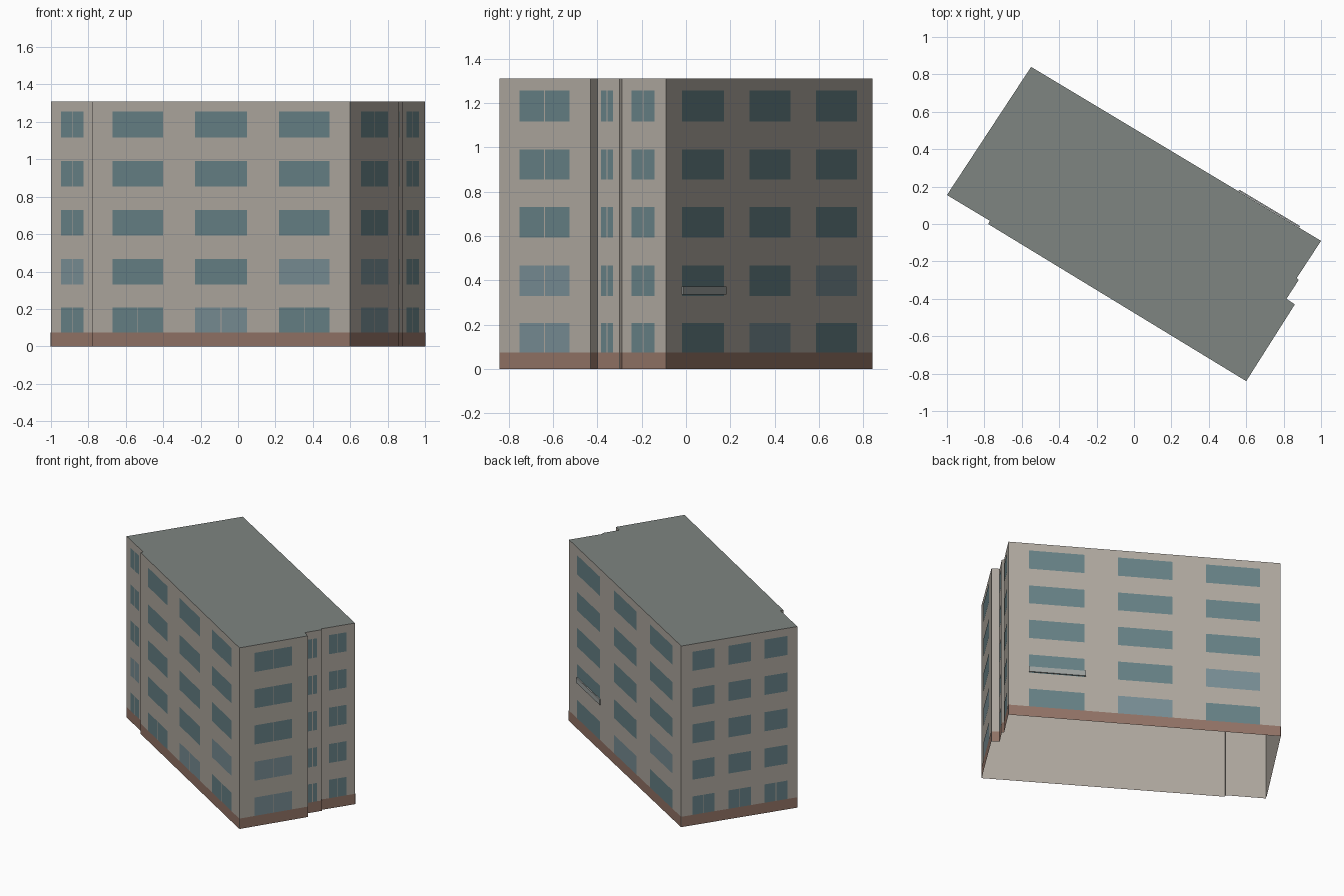
import bpy, bmesh
from mathutils import Vector

if "Cube" in bpy.data.objects:
    bpy.data.objects.remove(bpy.data.objects["Cube"])

HEIGHT, BASE_H, LIFT = 1.31, 0.075, 0.002
ROWS = [(0.075, 0.208), (0.33, 0.467), (0.592, 0.73), (0.855, 0.99), (1.117, 1.255)]

# Footprint, counter-clockwise seen from above
PLAN = [Vector(p) for p in [
    (-1.0, 0.155), (-0.77, 0.017), (-0.78, 0.0), (0.6, -0.84), (0.86, -0.43),
    (0.815, -0.40), (0.88, -0.30), (0.87, -0.289), (1.0, -0.09), (-0.55, 0.84)]]


def material(name, rgb):
    m = bpy.data.materials.new(name)
    m.diffuse_color = (*rgb, 1)
    m.use_nodes = True
    m.node_tree.nodes["Principled BSDF"].inputs["Base Color"].default_value = m.diffuse_color
    return m


WALL = material("plaster", (0.43, 0.395, 0.35))
ROOF = material("roof_grey", (0.21, 0.235, 0.22))
BRICK = material("brick", (0.29, 0.175, 0.135))
GLASS = material("glass", (0.135, 0.22, 0.24))
PALE = material("pale_glass", (0.19, 0.27, 0.30))
LEDGE = material("ledge_grey", (0.34, 0.36, 0.35))


def make(name, bm, mat):
    me = bpy.data.meshes.new(name)
    bm.to_mesh(me)
    bm.free()
    me.materials.append(mat)
    ob = bpy.data.objects.new(name, me)
    bpy.context.collection.objects.link(ob)
    return ob


def edge(i):
    return PLAN[i], PLAN[(i + 1) % len(PLAN)]


def panel(bm, i, t0, t1, z0, z1, lift=LIFT):
    """Upright rectangle on wall i between fractions t0 and t1."""
    a, b = edge(i)
    d = (b - a).normalized()
    n = Vector((d.y, -d.x)) * lift
    p, q = a.lerp(b, t0) + n, a.lerp(b, t1) + n
    return bm.faces.new([bm.verts.new((*v, z)) for v, z in
                         ((p, z0), (q, z0), (q, z1), (p, z1))])


# Wall shell, open underneath
bm = bmesh.new()
for i in range(len(PLAN)):
    panel(bm, i, 0, 1, 0, HEIGHT, 0)
bmesh.ops.remove_doubles(bm, verts=bm.verts, dist=0.0005)
make("walls", bm, WALL)

# Flat roof
bm = bmesh.new()
bm.faces.new([bm.verts.new((*p, HEIGHT)) for p in PLAN])
make("roof", bm, ROOF)

# Brick plinth around the foot
bm = bmesh.new()
for i in range(len(PLAN)):
    panel(bm, i, 0, 1, 0, BASE_H)
make("plinth", bm, BRICK)

# Windows: wall index, axis the spans are read on, spans, rows with two panes
ALL = range(5)
FACADES = {
    "left_bay": (0, 0, [(-0.945, -0.825)], ALL),
    "front": (2, 0, [(-0.67, -0.40), (-0.23, 0.05), (0.22, 0.49)], [0]),
    "right": (3, 1, [(-0.75, -0.525)], ALL),
    "right_recess": (5, 1, [(-0.382, -0.327)], ALL),
    "right_bay": (7, 1, [(-0.245, -0.14)], ALL),
    "back": (8, 1, [(-0.02, 0.17), (0.285, 0.47), (0.585, 0.77)], []),
    "left": (9, 1, [(0.775, 0.645), (0.562, 0.43), (0.35, 0.213)], [0]),
}
PALE_WINDOWS = {("front", 1, 2), ("front", 0, 1), ("left_bay", 1, 0), ("right", 1, 0),
                ("right", 0, 0), ("back", 0, 1), ("back", 1, 2)}
for name, (i, axis, spans, split) in FACADES.items():
    a, b = edge(i)
    gap = 0.0025 / (b - a).length
    plain, pale = bmesh.new(), bmesh.new()
    for c, span in enumerate(spans):
        t0, t1 = [(s - a[axis]) / (b[axis] - a[axis]) for s in span]
        mid = (t0 + t1) / 2
        for r, (z0, z1) in enumerate(ROWS):
            bm = pale if (name, r, c) in PALE_WINDOWS else plain
            panes = [(t0, mid - gap), (mid + gap, t1)] if r in split else [(t0, t1)]
            for u0, u1 in panes:
                panel(bm, i, u0, u1, z0, z1)
    make(name + "_windows", plain, GLASS)
    if pale.faces:
        make(name + "_pale_windows", pale, PALE)
    else:
        pale.free()

# Shallow balcony ledge below one back window
a, b = edge(8)
t0, t1 = [(y - a.y) / (b.y - a.y) for y in (-0.02, 0.175)]
bm = bmesh.new()
face = panel(bm, 8, t0, t1, 0.335, 0.373)
n = Vector(((b - a).y, -(b - a).x, 0)).normalized()
ext = bmesh.ops.extrude_face_region(bm, geom=[face])
bmesh.ops.translate(bm, vec=n * 0.008,
                    verts=[g for g in ext["geom"] if isinstance(g, bmesh.types.BMVert)])
bmesh.ops.recalc_face_normals(bm, faces=bm.faces)
make("balcony_ledge", bm, LEDGE)
